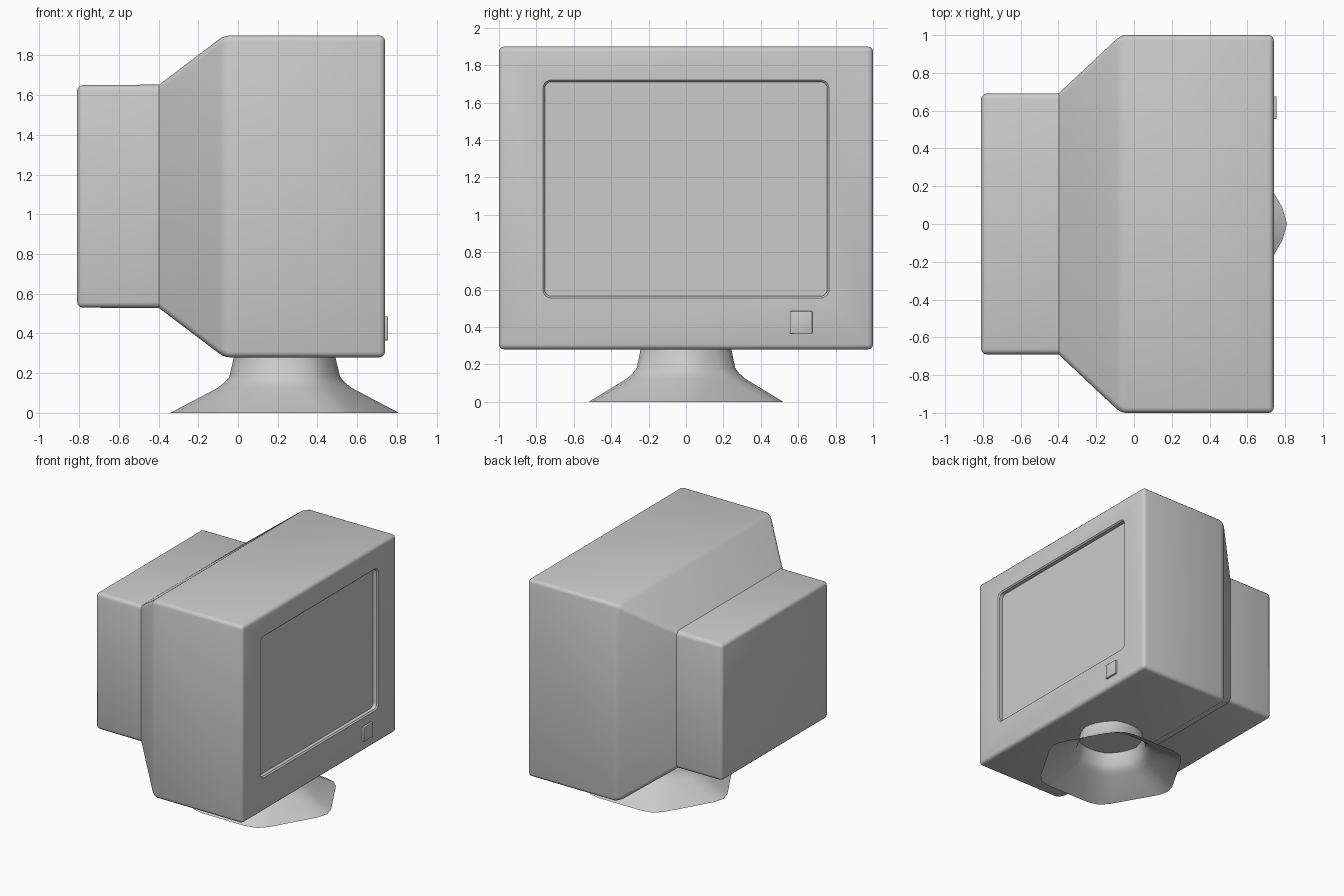
import bpy, bmesh
from math import cos, sin, pi, radians
from mathutils import Vector

if "Cube" in bpy.data.objects:
    bpy.data.objects.remove(bpy.data.objects["Cube"])


def loft(name, rings, caps=True, bevel=0.0, sharp_rings=()):
    """Join equal-length rings of points into a skin, optionally bevelled."""
    bm = bmesh.new()
    loops = [[bm.verts.new(p) for p in r] for r in rings]
    n = len(loops[0])
    for a, b in zip(loops, loops[1:]):
        for i in range(n):
            j = (i + 1) % n
            bm.faces.new((a[i], a[j], b[j], b[i]))
    if caps:
        bm.faces.new(loops[0])
        bm.faces.new(loops[-1])
    bmesh.ops.recalc_face_normals(bm, faces=bm.faces)
    if bevel:
        skip = {v for k in sharp_rings for v in loops[k]}
        edges = [e for e in bm.edges if not all(v in skip for v in e.verts)]
        bmesh.ops.bevel(bm, geom=edges, offset=bevel, offset_type='OFFSET',
                        segments=3, profile=0.5, affect='EDGES', clamp_overlap=True)
    mesh = bpy.data.meshes.new(name)
    bm.to_mesh(mesh)
    bm.free()
    ob = bpy.data.objects.new(name, mesh)
    bpy.context.collection.objects.link(ob)
    return ob


def smooth(ob, angle=35):
    bpy.ops.object.select_all(action='DESELECT')
    ob.select_set(True)
    bpy.context.view_layer.objects.active = ob
    bpy.ops.object.shade_smooth_by_angle(angle=radians(angle))


def rect(x, cy, cz, hy, hz):
    return [(x, cy + s * hy, cz + t * hz) for s, t in ((-1, -1), (1, -1), (1, 1), (-1, 1))]


def round_rect(x, cz, hy, hz, r, seg=5):
    pts = []
    for k, (s, t) in enumerate(((1, 1), (-1, 1), (-1, -1), (1, -1))):
        for i in range(seg + 1):
            a = pi / 2 * (k + i / seg)
            pts.append((x, s * (hy - r) + r * cos(a), cz + t * (hz - r) + r * sin(a)))
    return pts


def soft_hexagon(cx, z, apothem, cut=0.1, dip=0.025):
    """Hexagon with every corner cut back to three points."""
    radius = apothem / cos(pi / 6)
    corners = [Vector((cos(k * pi / 3), sin(k * pi / 3))) * radius for k in range(6)]
    pts = []
    for k, c in enumerate(corners):
        before, after = corners[k - 1], corners[(k + 1) % 6]
        pts += [c + (before - c).normalized() * cut,
                c * (1 - dip / radius),
                c + (after - c).normalized() * cut]
    return [(cx + p.x, p.y, z) for p in pts]


# Casing: rear tube housing flaring to the deep front shell
casing = loft("casing", [
    rect(-0.81, 0, 1.09, 0.69, 0.56),
    rect(-0.40, 0, 1.09, 0.69, 0.56),
    rect(-0.07, 0, 1.09, 1.00, 0.81),
    rect(0.74, 0, 1.09, 1.00, 0.81)], bevel=0.028, sharp_rings=(1,))

# Screen recess with a small chamfered lip
cutter = loft("screen_cutter", [
    round_rect(x, 1.138, 0.755 + g, 0.573 + g, 0.035 + g)
    for x, g in ((0.70, 0.0), (0.73, 0.0), (0.76, 0.03))])
cutter.hide_render = True
cut = casing.modifiers.new("screen_recess", 'BOOLEAN')
cut.operation, cut.solver, cut.object = 'DIFFERENCE', 'EXACT', cutter
bpy.context.view_layer.objects.active = casing
bpy.ops.object.modifier_apply(modifier=cut.name)
bpy.data.objects.remove(cutter)
smooth(casing)

# Power button
button = loft("power_button", [
    rect(0.72, 0.615, 0.425, 0.06, 0.06),
    rect(0.755, 0.615, 0.425, 0.06, 0.06)], bevel=0.005)
smooth(button)

# Hollow flared stand
stand = loft("stand", [
    soft_hexagon(0.235, z, a)
    for z, a in ((0.0, 0.52), (0.125, 0.315), (0.152, 0.285), (0.182, 0.263), (0.285, 0.242))],
    caps=False)
smooth(stand, 45)
